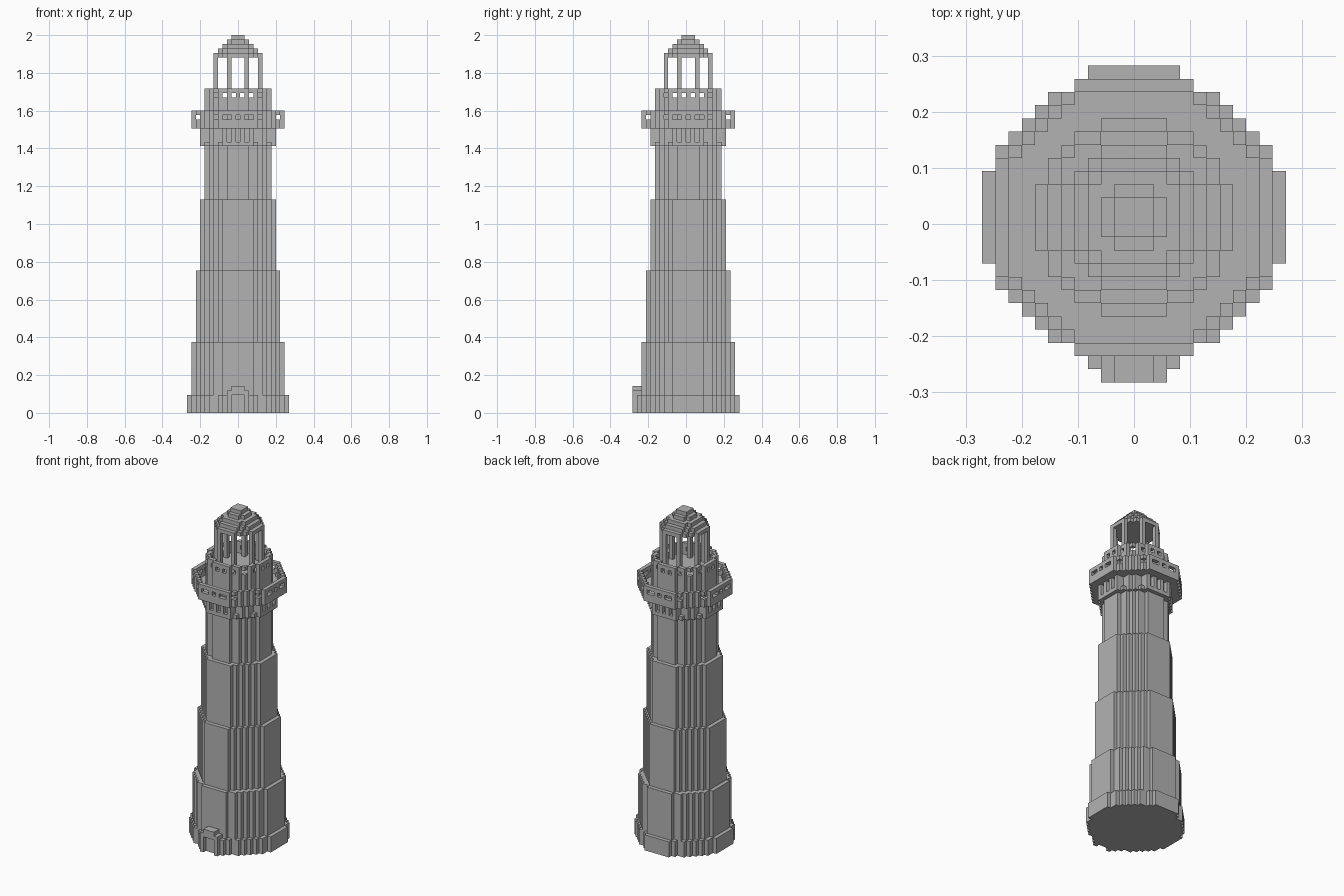
import bpy
import bmesh

V = 2 / 85          # edge of one block
OFFSET_Y = V / 2    # tower axis, balancing the porch

cube = bpy.data.objects.get("Cube")
if cube:
    bpy.data.objects.remove(cube, do_unlink=True)

stone = bpy.data.materials.new("stone grey")
stone.use_nodes = True
GREY = (0.45, 0.45, 0.45, 1)
stone.diffuse_color = GREY
stone.node_tree.nodes["Principled BSDF"].inputs["Base Color"].default_value = GREY

SIDES = ((1, 0), (0, 1), (-1, 0), (0, -1))


def disc(r, flat, diagonal):
    """Stepped octagon of block cells: outer row limited to flat, corners cut."""
    span = range(-r, r + 1)
    return {(x, y) for x in span for y in span
            if abs(x) + abs(y) <= diagonal
            and (max(abs(x), abs(y)) < r or min(abs(x), abs(y)) <= flat)}


def rim(cells):
    """Cells with an open side."""
    return {(x, y) for x, y in cells
            if any((x + dx, y + dy) not in cells for dx, dy in SIDES)}


def without(cells, gaps):
    """Remove the cells whose distance along their wall is in gaps."""
    return {(x, y) for x, y in cells if min(abs(x), abs(y)) not in gaps}


def build(name, *layers):
    """Stack layers (cells, bottom, top) of block columns into one object."""
    bm = bmesh.new()
    for cells, z0, z1 in layers:
        verts = {}

        def vert(x, y, z):
            key = (x, y, z)
            if key not in verts:
                verts[key] = bm.verts.new(((x - 0.5) * V, (y - 0.5) * V + OFFSET_Y, z * V))
            return verts[key]

        for x, y in sorted(cells):
            corners = [(x + 1, y), (x + 1, y + 1), (x, y + 1), (x, y)]
            bm.faces.new([vert(*c, z1) for c in corners])
            bm.faces.new([vert(*c, z0) for c in reversed(corners)])
            for i, (dx, dy) in enumerate(SIDES):
                if (x + dx, y + dy) not in cells:
                    a, b = corners[i], corners[(i + 1) % 4]
                    bm.faces.new([vert(*a, z0), vert(*b, z0), vert(*b, z1), vert(*a, z1)])
    # Merge coplanar block faces into clean panels
    bmesh.ops.dissolve_limit(bm, angle_limit=0.01, verts=bm.verts[:], edges=bm.edges[:])
    mesh = bpy.data.meshes.new(name)
    bm.to_mesh(mesh)
    bm.free()
    mesh.materials.append(stone)
    obj = bpy.data.objects.new(name, mesh)
    bpy.context.collection.objects.link(obj)
    return obj


# Tapering tower
top_disc = disc(7, 2, 10)
corbel_disc = disc(8, 3, 11)
gallery_disc = disc(10, 4, 14)
build("plinth", (disc(11, 3, 15) - {(x, y) for x in (-5, 5) for y in (-10, 10)}, 0, 4))
build("shaft_lower", (disc(10, 3, 14), 4, 16))
build("shaft_middle", (disc(9, 3, 12), 16, 32))
build("shaft_upper", (corbel_disc, 32, 48))
build("shaft_top", (top_disc, 48, 64))

# Arched doorway with a recessed opening
porch = {(x, y) for x in range(-2, 3) for y in (-12, -11)}
arch = {c for c in porch if abs(c[0]) < 2}
jambs = {c for c in porch if abs(c[0]) == 2 and c[1] == -12}
build("doorway", (jambs, 0, 4), (porch, 4, 5), (arch, 5, 6))

# Corbels carrying the gallery
corbel_ring = corbel_disc - top_disc
build("corbels", (corbel_ring, 60, 61),
      (without(corbel_ring, range(0, 8, 2)), 61, 64))

# Gallery deck and pierced parapet
gallery_rim = rim(gallery_disc)
build("gallery_deck", (gallery_disc, 64, 65))
build("gallery_parapet", (gallery_rim, 65, 66),
      (without(gallery_rim, (0, 2, 3, 5)), 66, 67), (gallery_rim, 67, 68))

# Lantern base with its own pierced parapet
lantern_rim = rim(top_disc)
build("lantern_base", (top_disc, 64, 70))
build("lantern_parapet", (lantern_rim, 70, 71),
      (without(lantern_rim, (1, 3, 5)), 71, 72), (lantern_rim, 72, 73))

# Eight slender posts
posts = {(sx * a, sy * b) for a, b in ((5, 2), (2, 5)) for sx in (-1, 1) for sy in (-1, 1)}
build("lantern_posts", (posts, 70, 80))

# Stepped roof
build("roof", *[(disc(r, flat, diagonal), 85 - r, 86 - r)
                for r, flat, diagonal in ((5, 2, 7), (4, 2, 6), (3, 2, 5), (2, 1, 3), (1, 1, 2))])
